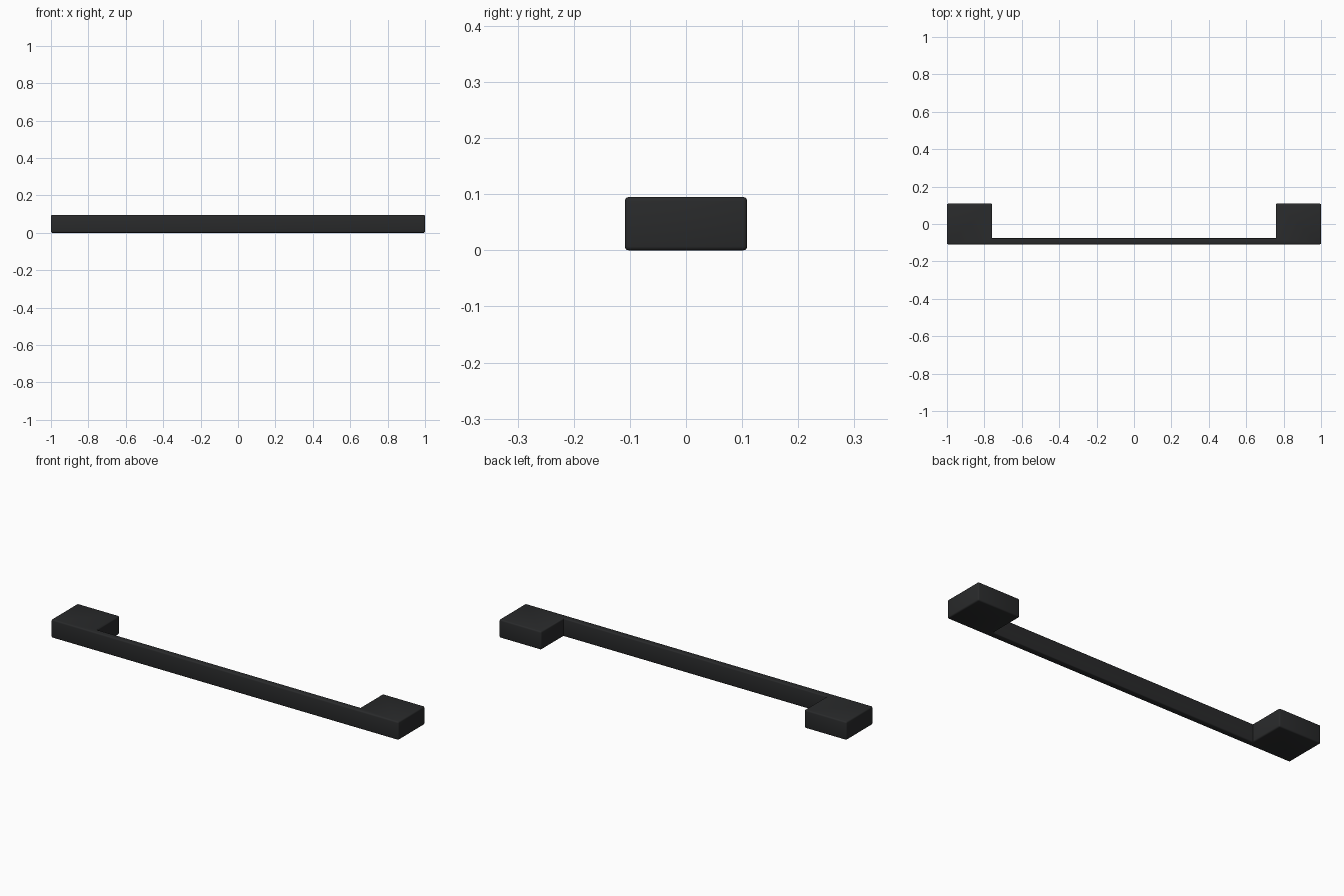
import bpy, bmesh

if "Cube" in bpy.data.objects:
    bpy.data.objects.remove(bpy.data.objects["Cube"])

HEIGHT, HALF_Y = 0.095, 0.109
INNER_X, BAR_BACK = 0.758, -0.076

# U-shaped plan outline: slim front bar joining two mounting blocks
right_half = [(1, -HALF_Y), (1, HALF_Y), (INNER_X, HALF_Y), (INNER_X, BAR_BACK)]
outline = right_half + [(-x, y) for x, y in reversed(right_half)]

bm = bmesh.new()
face = bm.faces.new([bm.verts.new((x, y, 0)) for x, y in outline])
ext = bmesh.ops.extrude_face_region(bm, geom=[face])
top = [v for v in ext["geom"] if isinstance(v, bmesh.types.BMVert)]
bmesh.ops.translate(bm, verts=top, vec=(0, 0, HEIGHT))
bmesh.ops.recalc_face_normals(bm, faces=bm.faces)

# Soften the outer edges, leaving the inside corners crisp
bm.normal_update()
edges = [e for e in bm.edges if e.is_convex]
bmesh.ops.bevel(bm, geom=edges, offset=0.007, segments=3, profile=0.5,
                affect='EDGES', clamp_overlap=True)

mesh = bpy.data.meshes.new("pull_handle")
bm.to_mesh(mesh)
bm.free()
handle = bpy.data.objects.new("pull_handle", mesh)
bpy.context.collection.objects.link(handle)

# Matte black finish
black = bpy.data.materials.new("matte_black")
black.diffuse_color = (0.022, 0.023, 0.024, 1)
black.use_nodes = True
black.node_tree.nodes["Principled BSDF"].inputs["Base Color"].default_value = black.diffuse_color
mesh.materials.append(black)

bpy.context.view_layer.objects.active = handle
handle.select_set(True)
bpy.ops.object.shade_smooth_by_angle(angle=0.6)
